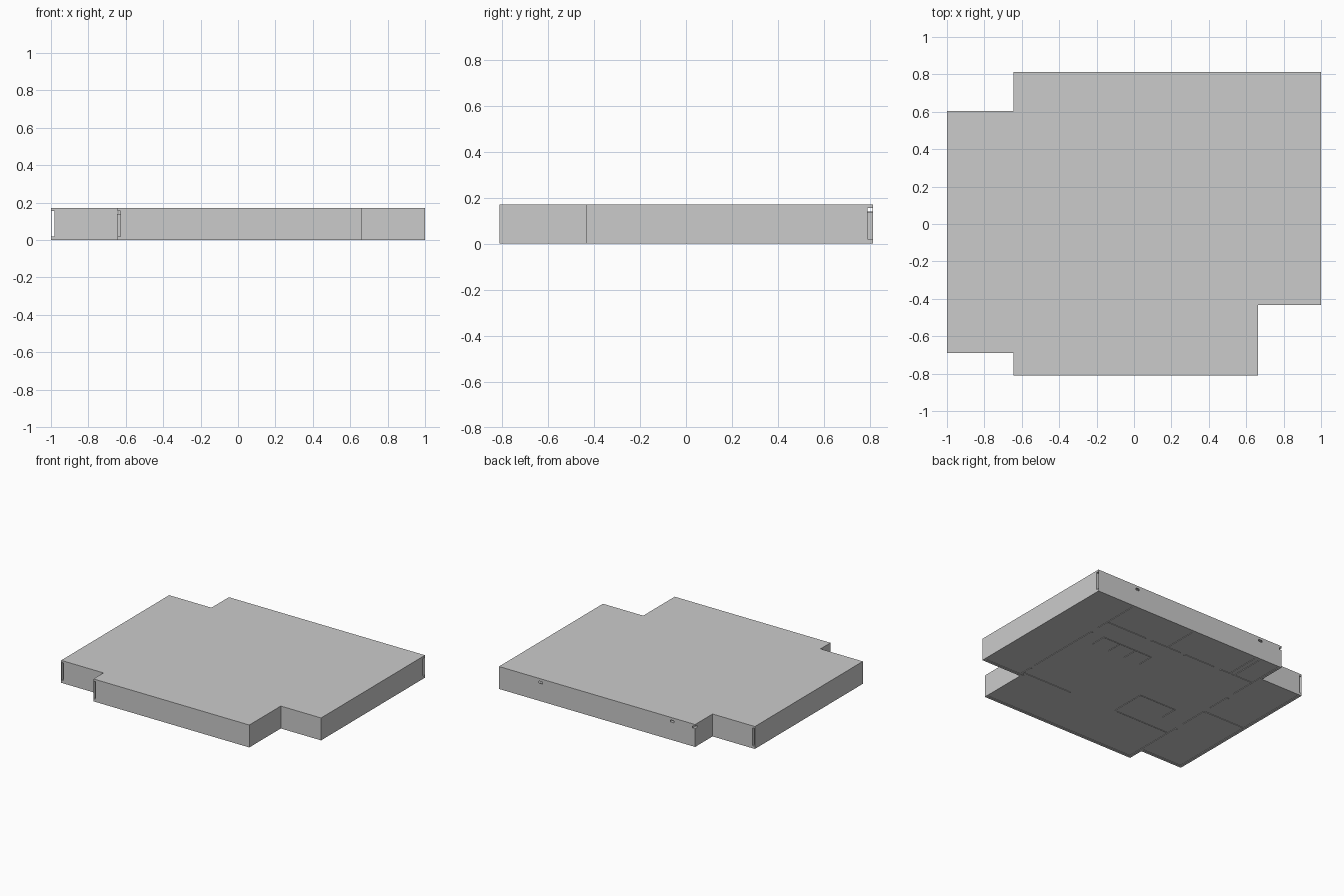
import bpy, bmesh
from mathutils import Matrix, Vector

if "Cube" in bpy.data.objects:
    bpy.data.objects.remove(bpy.data.objects["Cube"])

T = 0.02        # wall thickness
S = 0.002       # skin of hollow walls
TOP, CEIL, FLOOR, DOOR = 0.17, 0.155, 0.02, 0.14
OUTLINE = [(-1, -.69), (-.645, -.69), (-.645, -.81), (.662, -.81), (.662, -.433),
           (1, -.433), (1, .812), (-.645, .812), (-.645, .603), (-1, .603)]


def finish(name, bm):
    me = bpy.data.meshes.new(name)
    bmesh.ops.recalc_face_normals(bm, faces=bm.faces)
    bm.to_mesh(me)
    bm.free()
    ob = bpy.data.objects.new(name, me)
    bpy.context.collection.objects.link(ob)
    return ob


def boxes(name, items):
    """One object from (x0, x1, y0, y1, z0, z1) boxes."""
    bm = bmesh.new()
    for x0, x1, y0, y1, z0, z1 in items:
        m = Matrix.Translation(((x0 + x1) / 2, (y0 + y1) / 2, (z0 + z1) / 2))
        bmesh.ops.create_cube(bm, size=1, matrix=m @ Matrix.Diagonal((x1 - x0, y1 - y0, z1 - z0, 1)))
    return finish(name, bm)


def slab(name, z0, z1, scale=1):
    bm = bmesh.new()
    face = bm.faces.new([bm.verts.new((x * scale, y * scale, z0)) for x, y in OUTLINE])
    out = bmesh.ops.extrude_face_region(bm, geom=[face])
    verts = [g for g in out["geom"] if isinstance(g, bmesh.types.BMVert)]
    bmesh.ops.translate(bm, verts=verts, vec=Vector((0, 0, z1 - z0)))
    return finish(name, bm)


# Roof and the floor, which sits slightly above the wall bottoms
slab("roof", CEIL, TOP)
slab("floor", 0.004, FLOOR, 0.997)

# Solid outer walls
boxes("outer_walls", [
    (-1 + T, -.645, -.69, -.69 + T, 0, CEIL),
    (-.645 + T, .662, -.81, -.81 + T, 0, CEIL),
    (.662 - T, .662, -.81 + T, -.433, 0, CEIL),
    (.662 - T, 1, -.433, -.433 + T, 0, CEIL),
    (1 - T, 1, -.433 + T, .787, 0, CEIL),
    (-1 + T, -.645, .603 - T, .603, 0, CEIL)])

# Left wall: hollow from end to end
boxes("left_wall", [
    (-1, -1 + S, -.69, .603, FLOOR, CEIL),
    (-1 + T - S, -1 + T, -.69, .603, FLOOR, CEIL),
    (-1, -1 + T, -.69, .603, 0, FLOOR)])

# Back wall: hollow, filled below door height, with two small vents
xs, vents = -.645 + T, (-.455, .65)
parts = [(xs, 1, .787, .787 + S, FLOOR, CEIL), (-.645, 1, .787, .812, 0, FLOOR),
         (-.645, .6, .788, .811, FLOOR, DOOR - .005),
         (xs, 1, .812 - S, .812, FLOOR, .135), (xs, 1, .812 - S, .812, .15, CEIL)]
start = xs
for end in (*vents, 1.015):
    parts.append((start, end - .015, .812 - S, .812, .135, .15))
    start = end + .015
boxes("back_wall", parts)

# Left corridor wall: hollow over the doors and at its front end
lx0, lx1 = -.645, -.645 + T
parts = [(lx0, lx1, -.81, -.6, 0, FLOOR)]
for a in (lx0, lx1 - S):
    parts += [(a, a + S, -.81, .787, DOOR, CEIL), (a, a + S, -.81, -.6, FLOOR, DOOR)]
for y0, y1 in ((-.6, -.3), (-.22, 0), (.07, .25), (.32, .812)):
    parts.append((lx0, lx1, y0, y1, 0, DOOR))
boxes("left_corridor_wall", parts)

# Interior partitions with door gaps
H = .012
parts = []
for x, y0, y1 in ((.67, -.41, -.3), (.67, -.26, .35), (.67, .42, .787), (.13, .52, .787),
                  (-.43, .52, .787), (-.47, .52, .787)):
    parts.append((x - H / 2, x + H / 2, y0, y1, 0, CEIL))
for y, x0, x1 in ((.515, .33, .66), (.515, .02, .28), (.515, -.28, -.02), (.515, -.625, -.34),
                  (-.39, .25, .66), (0, -.98, -.645)):
    parts.append((x0, x1, y - H / 2, y + H / 2, 0, CEIL))
boxes("partitions", parts)
boxes("door_headers", [
    (.664, .676, .35, .42, DOOR, CEIL), (-.625, .66, .509, .521, DOOR, CEIL)])

# Stalls and service core: thin dividers
D = .004
parts = [(.13, .56, .34, .34 + D, 0, CEIL), (-.46, -.15, -.11, -.11 + D, 0, CEIL),
         (-.64, -.17, -.385, -.385 + D, 0, CEIL), (-.15, -.15 + D, -.38, -.11, 0, CEIL),
         (-.46, -.46 + D, -.24, -.11, 0, CEIL)]
for x in (.13, .27, .41, .556):
    parts.append((x, x + D, .22, .34, 0, CEIL))
boxes("stall_dividers", parts)
